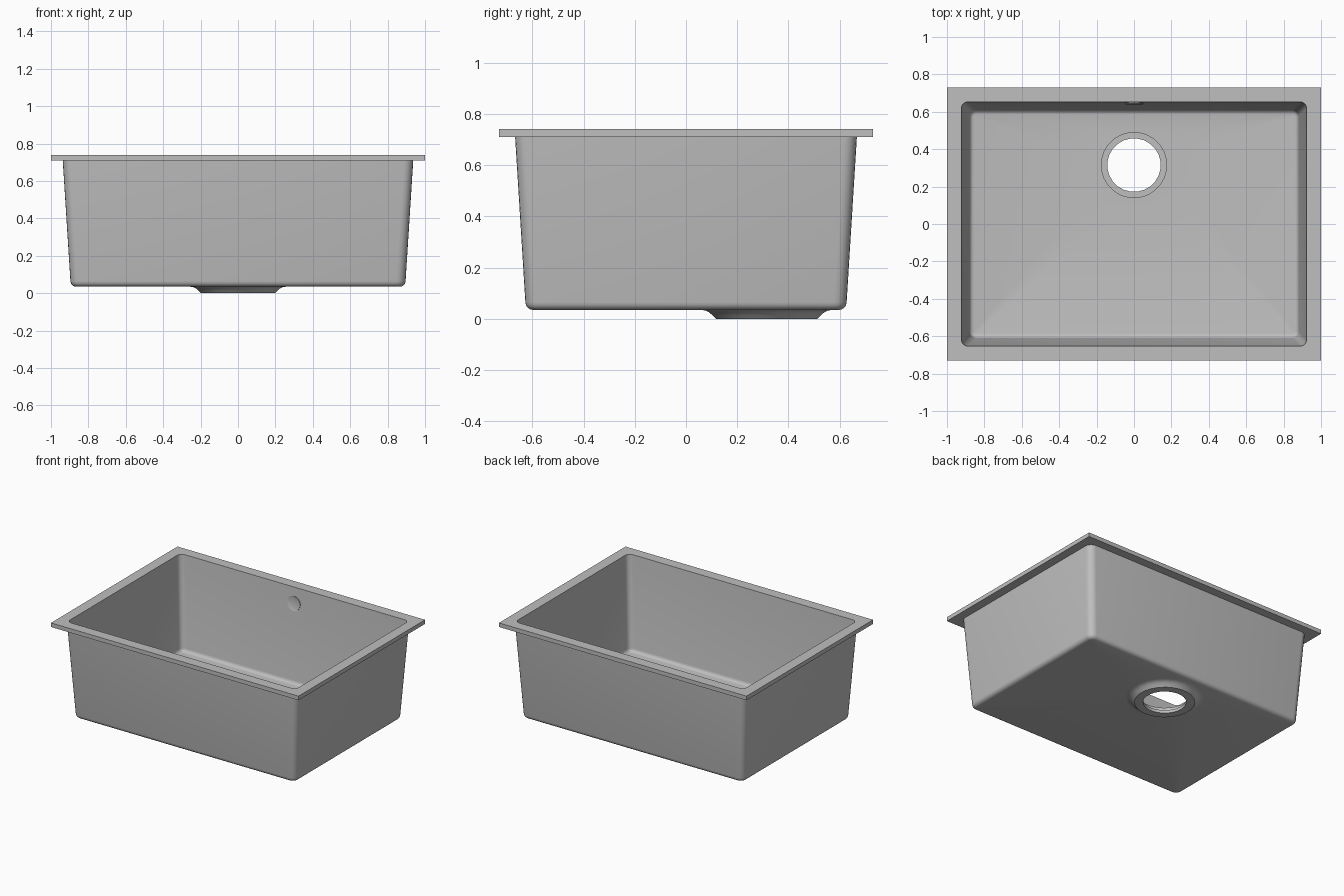
import bpy, bmesh
from math import sin, cos, pi, atan2
from mathutils import Matrix

cube = bpy.data.objects.get("Cube")
if cube:
    bpy.data.objects.remove(cube, do_unlink=True)

steel = bpy.data.materials.new("satin_grey")
steel.use_nodes = True
grey = (0.52, 0.52, 0.52, 1)
steel.diffuse_color = grey
steel.node_tree.nodes["Principled BSDF"].inputs["Base Color"].default_value = grey

N = 6            # points per quarter turn
DRAIN_Y = 0.315


def rounded_rect(hx, hy, r, z):
    """Rectangle ring with rounded corners, counted from the +x +y corner."""
    pts = []
    for k, (sx, sy) in enumerate(((1, 1), (-1, 1), (-1, -1), (1, -1))):
        for j in range(N):
            a = pi / 2 * (k + j / (N - 1))
            pts.append((sx * (hx - r) + r * cos(a), sy * (hy - r) + r * sin(a), z))
    return pts


def circle(r, z):
    """Ring around the drain with the same point count as the rectangles."""
    return [(r * cos(pi / 2 * (i + 0.5) / N), DRAIN_Y + r * sin(pi / 2 * (i + 0.5) / N), z)
            for i in range(4 * N)]


def fillet(hx, hy, corner, z, r, steps=4):
    """Rings rolling from the floor at height z up to the wall."""
    rings = []
    for i in range(steps + 1):
        a = pi / 2 * i / steps
        inset = r * (1 - sin(a))
        rings.append(rounded_rect(hx - inset, hy - inset, corner - inset, z + r * (1 - cos(a))))
    return rings


def finish(bm, name):
    bmesh.ops.recalc_face_normals(bm, faces=bm.faces)
    mesh = bpy.data.meshes.new(name)
    bm.to_mesh(mesh)
    bm.free()
    mesh.materials.append(steel)
    ob = bpy.data.objects.new(name, mesh)
    bpy.context.collection.objects.link(ob)
    bpy.ops.object.select_all(action='DESELECT')
    ob.select_set(True)
    bpy.context.view_layer.objects.active = ob
    bpy.ops.object.shade_smooth_by_angle(angle=0.6)
    return ob


# Basin: one closed skin, from the drain boss up the outside, over the rim and down inside
rings = [circle(0.143, 0), circle(0.2, 0)]
rings += [circle(r, z) for r, z in ((0.212, 0.012), (0.225, 0.024), (0.24, 0.032), (0.26, 0.035))]
rings += fillet(0.896, 0.627, 0.05, 0.035, 0.03)
rings += [rounded_rect(0.937, 0.667, 0.05, 0.71),
          rounded_rect(1, 0.73, 0, 0.71),
          rounded_rect(1, 0.73, 0, 0.74),
          rounded_rect(0.923, 0.653, 0.035, 0.74)]
rings += reversed(fillet(0.88, 0.61, 0.035, 0.058, 0.025))
rings += [circle(0.175, 0.058), circle(0.175, 0.022), circle(0.143, 0.022)]

bm = bmesh.new()
loops = [[bm.verts.new(p) for p in ring] for ring in rings]
for a, b in zip(loops, loops[1:] + loops[:1]):
    for i in range(4 * N):
        j = (i + 1) % (4 * N)
        bm.faces.new((a[i], a[j], b[j], b[i]))
bmesh.ops.remove_doubles(bm, verts=bm.verts, dist=0.0001)
finish(bm, "sink_basin")

# Overflow cover: thin dished disc lying on the sloped back wall
bm = bmesh.new()
bmesh.ops.create_cone(bm, cap_ends=True, segments=24, radius1=0.052, radius2=0.052, depth=0.008)
bm.normal_update()
front = [f for f in bm.faces if f.normal.z > 0.9]
bmesh.ops.inset_region(bm, faces=front, thickness=0.009, depth=0)
bmesh.ops.translate(bm, verts=front[0].verts, vec=(0, 0, -0.003))
slope = atan2(0.043, 0.655)
bm.transform(Matrix.Translation((0, 0.6455, 0.625)) @ Matrix.Rotation(pi / 2 - slope, 4, 'X'))
finish(bm, "overflow_cover")
